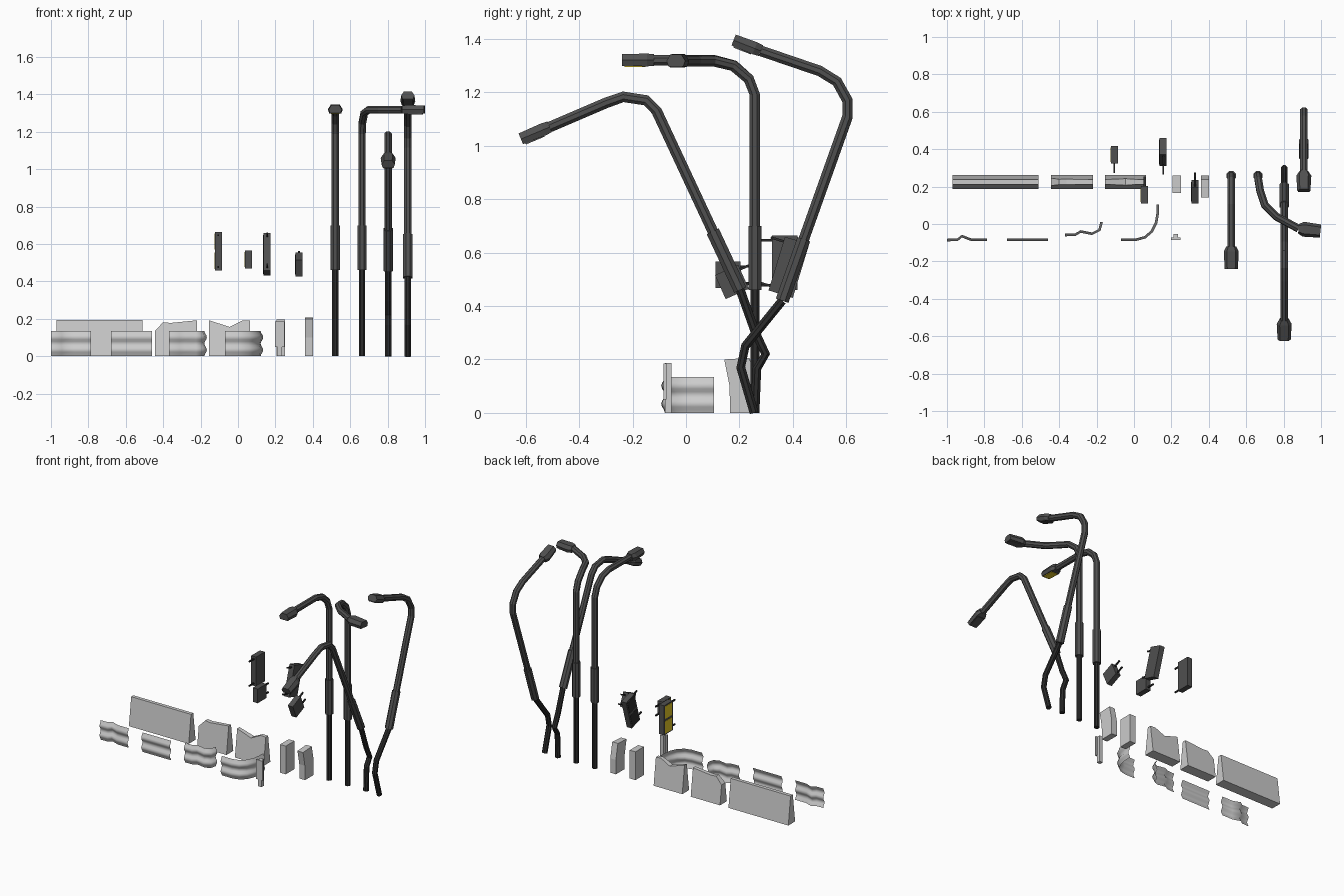
import bpy, bmesh, math
from mathutils import Vector, Matrix

if "Cube" in bpy.data.objects:
    bpy.data.objects.remove(bpy.data.objects["Cube"])


def mat(name, c):
    m = bpy.data.materials.new(name)
    m.diffuse_color = (*c, 1)
    m.use_nodes = True
    m.node_tree.nodes["Principled BSDF"].inputs["Base Color"].default_value = m.diffuse_color
    return m


DARK = mat("dark_metal", (0.08, 0.08, 0.08))
BLACK = mat("black_metal", (0.025, 0.025, 0.025))
GLOW = mat("yellow_light", (0.8, 0.6, 0.02))


def make(name, rings, material=None, closed=True, smooth=False):
    """Loft a list of rings; closed rings get end caps, open ones form a sheet."""
    bm = bmesh.new()
    vs = [[bm.verts.new(p) for p in r] for r in rings]
    n = len(vs[0])
    for a, b in zip(vs, vs[1:]):
        for i in range(n if closed else n - 1):
            j = (i + 1) % n
            bm.faces.new((a[i], a[j], b[j], b[i]))
    if closed:
        bm.faces.new(vs[0][::-1])
        bm.faces.new(vs[-1])
    bmesh.ops.recalc_face_normals(bm, faces=bm.faces)
    for f in bm.faces:
        f.smooth = smooth
    me = bpy.data.meshes.new(name)
    bm.to_mesh(me)
    bm.free()
    ob = bpy.data.objects.new(name, me)
    bpy.context.collection.objects.link(ob)
    if material:
        me.materials.append(material)
    return ob


def box(name, c, s, material=None, m=Matrix()):
    rings = [[m @ Vector((c[0] + x * s[0] / 2, c[1] + y * s[1] / 2, c[2] + z * s[2] / 2))
              for x, y in ((-1, -1), (1, -1), (1, 1), (-1, 1))] for z in (-1, 1)]
    return make(name, rings, material)


def tube(name, pts, r, material, sides=8):
    pts = [Vector(p) for p in pts]
    t = (pts[1] - pts[0]).normalized()
    u = t.cross(Vector((0, 1, 0))).normalized()
    rings = []
    for i, p in enumerate(pts):
        t = (pts[min(i + 1, len(pts) - 1)] - pts[max(i - 1, 0)]).normalized()
        u = (u - t * u.dot(t)).normalized()
        v = t.cross(u)
        rings.append([p + r * (u * math.cos(a) + v * math.sin(a))
                      for a in (math.tau * (k + 0.5) / sides for k in range(sides))])
    return make(name, rings, material)


def lamp(name, a, b, lit):
    a, b = Vector(a), Vector(b)
    d = (b - a).normalized()
    side = d.cross(Vector((0, 0, 1))).normalized()
    up = side.cross(d)
    sec = [(-.04, 0), (-.024, .025), (.024, .025), (.04, 0), (.032, -.023), (-.032, -.023)]
    rings = [[a.lerp(b, f) + side * x * k + up * z * h for x, z in sec]
             for f, k, h in ((0, .65, .9), (.22, 1, 1), (1, .88, .9))]
    make(name + "_head", rings, DARK)
    # light panel on the underside
    panel = [[a.lerp(b, f) + side * x + up * z for x, z in
              ((-.024, -.018), (.024, -.018), (.024, -.026), (-.024, -.026))] for f in (.27, .92)]
    make(name + "_light", panel, GLOW if lit else DARK)


def pole(name, lower, sleeve_top, upper, tip, lit=False):
    tube(name + "_base", lower, .018, BLACK)
    tube(name + "_sleeve", [lower[-1], sleeve_top], .027, DARK)
    tube(name + "_arm", [sleeve_top] + upper, .0215, DARK)
    lamp(name + "_lamp", upper[-1], tip, lit)


def in_x(x, pts):
    return [(x, y, z) for y, z in pts]


# Straight street lamp
pole("straight_pole", in_x(.52, [(.258, 0), (.258, .46)]), (.52, .258, .7),
     in_x(.52, [(.258, 1.19), (.235, 1.25), (.18, 1.3), (.105, 1.32), (-.12, 1.32)]),
     (.52, -.24, 1.32), True)
# Street lamp with its arm twisted sideways
pole("twisted_pole", in_x(.663, [(.258, 0), (.258, .46)]), (.663, .258, .7),
     [(.663, .258, 1.19), (.665, .235, 1.25), (.675, .175, 1.3), (.7, .1, 1.318),
      (.76, .04, 1.318), (.88, -.025, 1.318)], (.997, -.038, 1.318))
# Street lamp fallen forward
pole("forward_pole", in_x(.803, [(.258, 0), (.265, .165), (.298, .22), (.26, .3), (.203, .46)]),
     (.803, .1, .68),
     in_x(.803, [(-.11, 1.13), (-.15, 1.17), (-.235, 1.183), (-.3, 1.16), (-.51, 1.07)]),
     (.803, -.618, 1.025))
# Street lamp leaning back
pole("backward_pole", in_x(.908, [(.255, 0), (.205, .17), (.222, .25), (.36, .42)]),
     (.908, .441, .65),
     in_x(.908, [(.605, 1.11), (.604, 1.17), (.565, 1.24), (.5, 1.28), (.28, 1.355)]),
     (.908, .178, 1.395))


def signal(name, x, y, z, h, tilt, arm, lit):
    """Signal box with panels on its left side and two mounting arms."""
    m = Matrix.Translation((x, y, z)) @ Matrix.Rotation(math.radians(tilt), 4, 'X')
    box(name + "_box", (0, 0, 0), (.038, .095, h), DARK, m)
    n = 2 if h > .15 else 1
    for i in range(n):
        c = (i - (n - 1) / 2) * h / n
        box(f"{name}_panel_{i}", (-.019, 0, c), (.004, .078, h / n - .016),
            GLOW if lit else BLACK, m)
    for s in (-1, 1):
        box(f"{name}_bracket_{s}", (0, arm * .07, s * (h / 2 - .018)), (.009, .055, .009), BLACK, m)


signal("tall_signal", -.105, .37, .562, .205, 0, -1, True)
signal("small_signal", .056, .157, .517, .098, 0, 1, True)
signal("leaning_tall_signal", .156, .385, .545, .21, -17, -1, False)
signal("leaning_small_signal", .326, .172, .49, .098, 24, 1, False)


# Concrete barriers: tapered section under a top outline
def barrier(name, top):
    rings = []
    for x, z in top:
        w = .0375 - .025 * z / .195
        rings.append([(x, .225 - .0375, 0), (x, .225 + .0375, 0), (x, .225 + w, z), (x, .225 - w, z)])
    make(name, rings)


barrier("long_barrier", [(-.97, .195), (-.51, .195)])
barrier("broken_barrier_left", [(-.445, .135), (-.4, .182), (-.36, .178), (-.31, .183), (-.22, .192)])
barrier("broken_barrier_middle", [(-.155, .192), (-.045, .157), (.025, .192), (.065, .19)])

# Concrete blocks, one straight and one bent forward
box("straight_block", (.229, .213, .098), (.044, .094, .196))
bent = [(.165, 0), (.26, 0), (.26, .1), (.238, .206), (.143, .2), (.163, .1)]
make("bent_block", [in_x(x, bent) for x in (.357, .4)])


# Guard rails: a W-shaped sheet swept along a bent path
def rail(name, path):
    p = [Vector(q) for q in path]
    rings = []
    for i, q in enumerate(p):
        d = (p[min(i + 1, len(p) - 1)] - p[max(i - 1, 0)]).normalized()
        n = Vector((d.y, -d.x))
        ring = []
        for k in range(13):
            o = q + n * .014 * math.sin(math.tau * k / 12) ** 2
            ring.append((o.x, o.y, .135 * k / 12))
        rings.append(ring)
    make(name, rings, closed=False, smooth=True)


rail("dented_rail", [(-1, -.079), (-.945, -.077), (-.92, -.058), (-.87, -.077), (-.785, -.077)])
rail("straight_rail", [(-.68, -.077), (-.46, -.077)])
rail("crumpled_rail", [(-.37, -.052), (-.315, -.05), (-.285, -.033), (-.225, -.045),
                       (-.19, -.028), (-.18, .012)])
rail("curved_rail", [(-.07, -.077), (.01, -.077), (.055, -.065), (.09, -.035), (.112, .01),
                     (.12, .06), (.121, .105)])

# Guard rail post
box("rail_post_plate", (.223, -.079, .118), (.05, .012, .135))
box("rail_post", (.223, -.066, .093), (.026, .025, .186))
